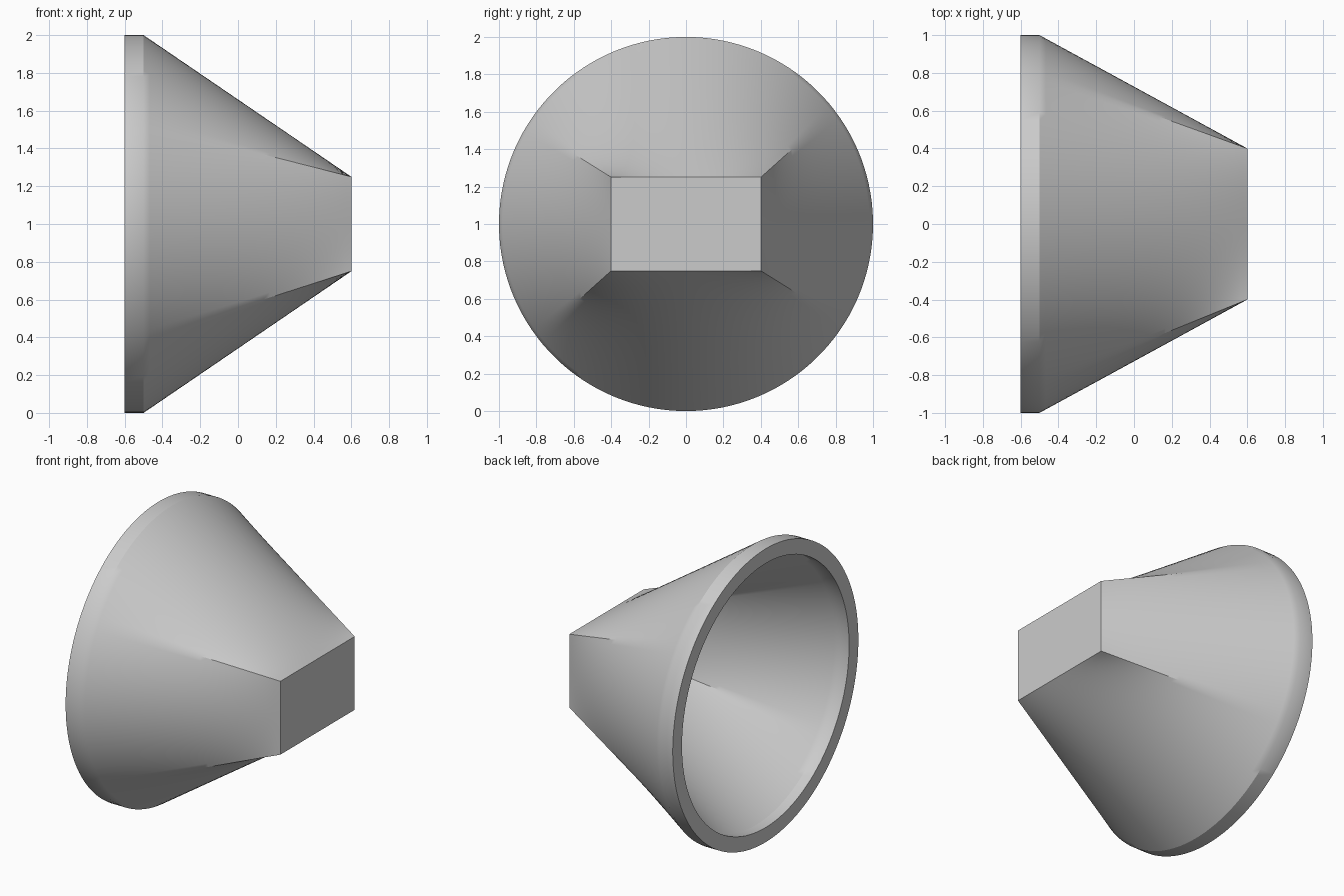
import bpy, bmesh
from math import sin, cos, atan2, tau, radians

if "Cube" in bpy.data.objects:
    bpy.data.objects.remove(bpy.data.objects["Cube"])

WIDE, NARROW = 40, 25          # segments along the long and short sides
COUNT = 2 * (WIDE + NARROW)
START = atan2(-0.25, 0.4)      # ring starts at the lower corner
STEPS = 33                     # rings along the taper


def circle(radius):
    return [(radius * cos(START + tau * i / COUNT),
             radius * sin(START + tau * i / COUNT)) for i in range(COUNT)]


def rectangle(w, h):
    corners = [(w, -h), (w, h), (-w, h), (-w, -h)]
    points = []
    for k, n in enumerate((NARROW, WIDE, NARROW, WIDE)):
        a, b = corners[k], corners[(k + 1) % 4]
        points += [(a[0] + (b[0] - a[0]) * i / n,
                    a[1] + (b[1] - a[1]) * i / n) for i in range(n)]
    return points


def loft(outline_a, xa, outline_b, xb, steps):
    # Rings blending one outline into the other, first ring included
    for s in range(steps + 1):
        t = s / steps
        yield [(xa + (xb - xa) * t, p[0] + (q[0] - p[0]) * t,
                1 + p[1] + (q[1] - p[1]) * t)
               for p, q in zip(outline_a, outline_b)]


# Outer skin from the flat end to the lip, then round the rim and along
# the inner skin, which keeps an even wall 0.1 thick
rings = list(loft(rectangle(0.4, 0.25), 0.6, circle(1), -0.5, STEPS))
rings += loft(circle(1), -0.6, circle(0.9), -0.6, 1)
rings += loft(circle(0.9), -0.53, rectangle(0.34, 0.197), 0.5, STEPS)

bm = bmesh.new()
verts = [[bm.verts.new(p) for p in ring] for ring in rings]
for a, b in zip(verts, verts[1:]):
    for i in range(COUNT):
        j = (i + 1) % COUNT
        bm.faces.new((a[i], a[j], b[j], b[i]))
# Flat end wall, outside and inside
bm.faces.new(verts[0])
bm.faces.new(verts[-1])
bmesh.ops.recalc_face_normals(bm, faces=bm.faces)

mesh = bpy.data.meshes.new("funnel_shell")
bm.to_mesh(mesh)
bm.free()
shell = bpy.data.objects.new("funnel_shell", mesh)
bpy.context.collection.objects.link(shell)

# Plain grey material
grey = bpy.data.materials.new("plain_grey")
grey.use_nodes = True
grey.diffuse_color = (0.6, 0.6, 0.6, 1)
grey.node_tree.nodes["Principled BSDF"].inputs["Base Color"].default_value = (0.6, 0.6, 0.6, 1)
mesh.materials.append(grey)

bpy.ops.object.select_all(action="DESELECT")
shell.select_set(True)
bpy.context.view_layer.objects.active = shell
bpy.ops.object.shade_smooth_by_angle(angle=radians(30))
